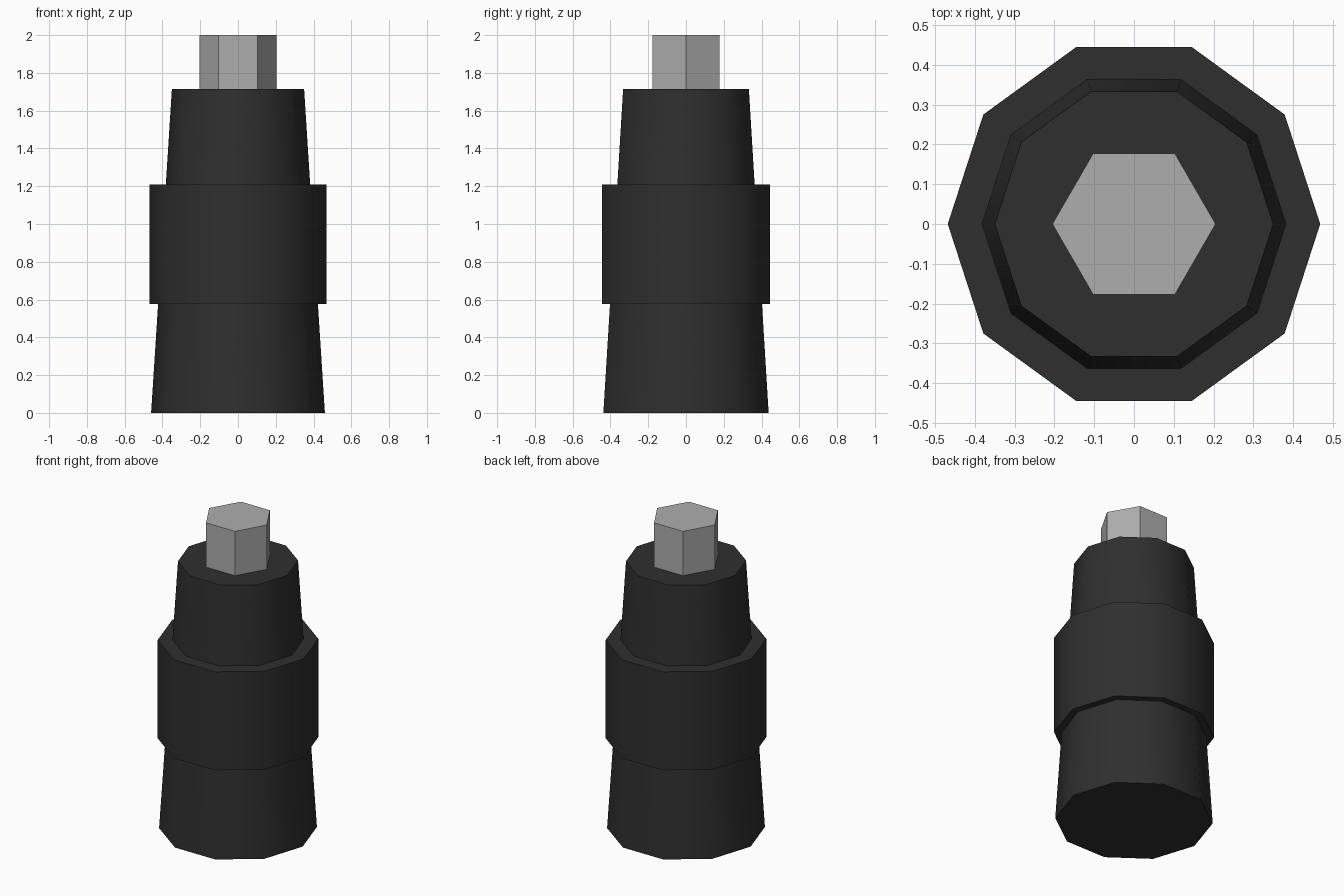
import bpy
import bmesh
import math

if "Cube" in bpy.data.objects:
    bpy.data.objects.remove(bpy.data.objects["Cube"])


def material(name, rgb):
    mat = bpy.data.materials.new(name)
    mat.diffuse_color = (*rgb, 1.0)
    mat.use_nodes = True
    mat.node_tree.nodes["Principled BSDF"].inputs["Base Color"].default_value = mat.diffuse_color
    return mat


def lathe(name, profile, sides, mat):
    """Closed turned solid from (radius, z) points, with a corner on the +x axis."""
    bm = bmesh.new()
    rings = [[bm.verts.new((r * math.cos(2 * math.pi * i / sides),
                            r * math.sin(2 * math.pi * i / sides), z))
              for i in range(sides)] for r, z in profile]
    for low, high in zip(rings, rings[1:]):
        for i in range(sides):
            j = (i + 1) % sides
            bm.faces.new((low[i], low[j], high[j], high[i]))
    bm.faces.new(rings[0][::-1])
    bm.faces.new(rings[-1])
    bm.normal_update()
    mesh = bpy.data.meshes.new(name)
    bm.to_mesh(mesh)
    bm.free()
    mesh.materials.append(mat)
    obj = bpy.data.objects.new(name, mesh)
    bpy.context.collection.objects.link(obj)
    # Smooth the ten-sided walls, keep rims and hexagon corners sharp
    bpy.ops.object.select_all(action='DESELECT')
    obj.select_set(True)
    bpy.context.view_layer.objects.active = obj
    bpy.ops.object.shade_smooth_by_angle(angle=math.radians(45))
    return obj


black = material("black rubber", (0.028, 0.028, 0.029))
steel = material("grey steel", (0.42, 0.42, 0.42))

# Tapered body with a straight collar around its middle
lathe("body", [(0.46, 0.0), (0.423, 0.577), (0.468, 0.577),
               (0.468, 1.21), (0.382, 1.21), (0.35, 1.715)], 10, black)

# Hexagonal drive on top
lathe("hex_drive", [(0.205, 1.715), (0.205, 2.0)], 6, steel)
